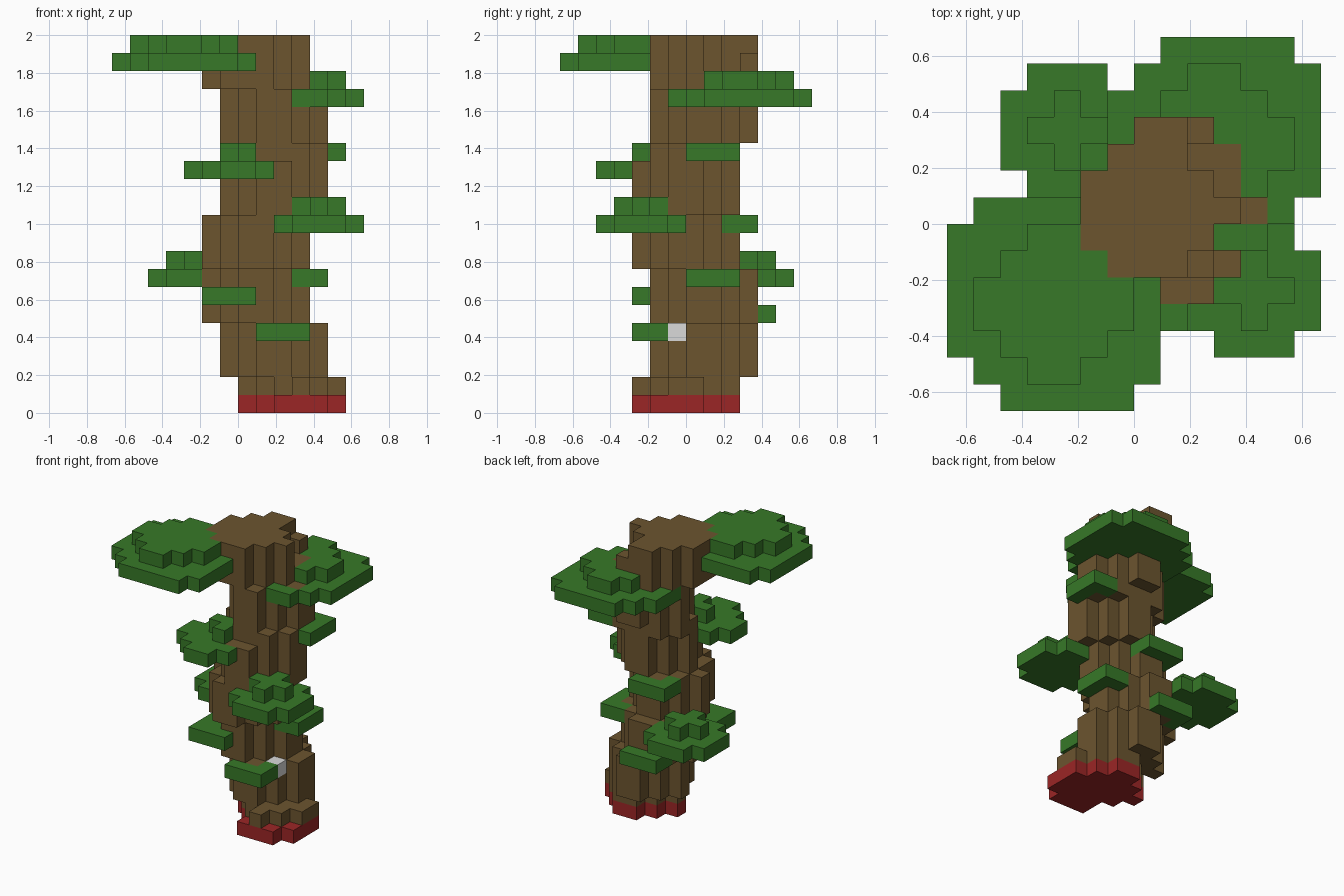
import bpy
import bmesh
from mathutils import Vector

if "Cube" in bpy.data.objects:
    bpy.data.objects.remove(bpy.data.objects["Cube"], do_unlink=True)

V = 2 / 21  # block size


def material(name, rgb):
    m = bpy.data.materials.new(name)
    m.use_nodes = True
    m.diffuse_color = (*rgb, 1)
    bsdf = next(n for n in m.node_tree.nodes if n.type == 'BSDF_PRINCIPLED')
    bsdf.inputs["Base Color"].default_value = (*rgb, 1)
    return m


BARK = material("bark brown", (0.15, 0.09, 0.028))
LEAF = material("leaf green", (0.038, 0.19, 0.021))
RED = material("base red", (0.33, 0.019, 0.019))
PALE = material("pale grey", (0.7, 0.7, 0.7))


def disc(cx, cy, r2, k):
    """Blocks of layer k whose centres lie in a circle."""
    return {(i, j, k) for i in range(-7, 7) for j in range(-7, 7)
            if (i + .5 - cx) ** 2 + (j + .5 - cy) ** 2 <= r2}


def worn_disc(cx, cy, k, r2=8):
    """Trunk layer with its front right side cut back."""
    return {(i, j, z) for i, j, z in disc(cx, cy, r2, k)
            if 3 * (i - cx) + 2 * (j - cy) > -9.6}


def square(i, j, k, n=3):
    return {(i + a, j + b, k) for a in range(n) for b in range(n)}


parts = []   # earlier parts take precedence over later ones
taken = set()


def part(name, cells, mat):
    cells = cells - taken
    taken.update(cells)
    parts.append((name, cells, mat))


# Red base with a pale block set into the bark
part("base", worn_disc(3.1, -.1, 0), RED)
part("pale_block", {(3, -1, 4)}, PALE)

# Leaning trunk: slim foot, runs of (layers, centre x, centre y), full top
runs = [(3, 1.9, .9), (3, .9, .9), (3, .9, -.1),
        (3, 1.9, -.1), (1, 1.9, .4), (3, 1.9, .9)]
trunk, k = worn_disc(3.1, -.1, 1, 7.2), 2
for count, cx, cy in runs:
    for _ in range(count):
        trunk |= worn_disc(cx, cy, k)
        k += 1
for k in (18, 19, 20):
    trunk |= disc(.9, .9, 8, k)
knots = {(2, 3, 18), (2, 3, 19), (3, 2, 18)}
notches = {(2, -3, 1), (3, 0, 7), (1, 2, 10), (3, -1, 17)}
for k in (19, 20):
    notches |= {(2, 2, k), (3, 1, k)}
part("trunk", (trunk | knots) - notches, BARK)

# Large two-layer crowns
part("top_crown", disc(-2.9, -2.9, 19.2, 19) | disc(-2.9, -2.9, 8, 20), LEAF)
part("back_crown", disc(3.4, 3.4, 16.5, 17) | disc(3.4, 3.4, 5.4, 18), LEAF)

# Medium two-layer clusters
part("back_cluster", disc(-2.5, 3.5, 5.2, 7) | disc(-2.5, 3.5, 1.1, 8), LEAF)
part("left_cluster", disc(4.5, -2.5, 5.2, 10) | disc(4.5, -2.5, 1.1, 11), LEAF)
bump = square(-1, -3, 14, 2) - {(-1, -3, 14)}
part("front_cluster", disc(-.4, -2.4, 5.4, 13) | bump, LEAF)

# Small flat leaf pads
pads = {"low_front": (1, -3, 4), "low_back": (-1, 2, 5), "mid_front": (-2, -3, 6),
        "mid_left": (2, 0, 7), "mid_back": (-1, 1, 10), "high_left": (3, 0, 14)}
for name, cell in pads.items():
    part(name + "_leaf_pad", square(*cell), LEAF)


def build(name, cells, mat):
    """Mesh of the outward faces of a set of blocks."""
    bm = bmesh.new()
    for c in sorted(cells):
        mid = Vector(c) + Vector((.5, .5, .5))
        for axis in range(3):
            for s in (-1, 1):
                n = Vector((0, 0, 0))
                n[axis] = s
                if tuple(int(a + b) for a, b in zip(c, n)) in taken:
                    continue
                u = Vector((0, 0, 0))
                u[(axis + 1) % 3] = .5
                w = n.cross(u)
                ring = [u + w, w - u, -u - w, u - w]
                bm.faces.new([bm.verts.new((mid + n / 2 + q) * V) for q in ring])
    bmesh.ops.remove_doubles(bm, verts=bm.verts[:], dist=V / 100)
    bm.normal_update()
    me = bpy.data.meshes.new(name)
    bm.to_mesh(me)
    bm.free()
    me.materials.append(mat)
    ob = bpy.data.objects.new(name, me)
    bpy.context.scene.collection.objects.link(ob)


for p in parts:
    build(*p)
